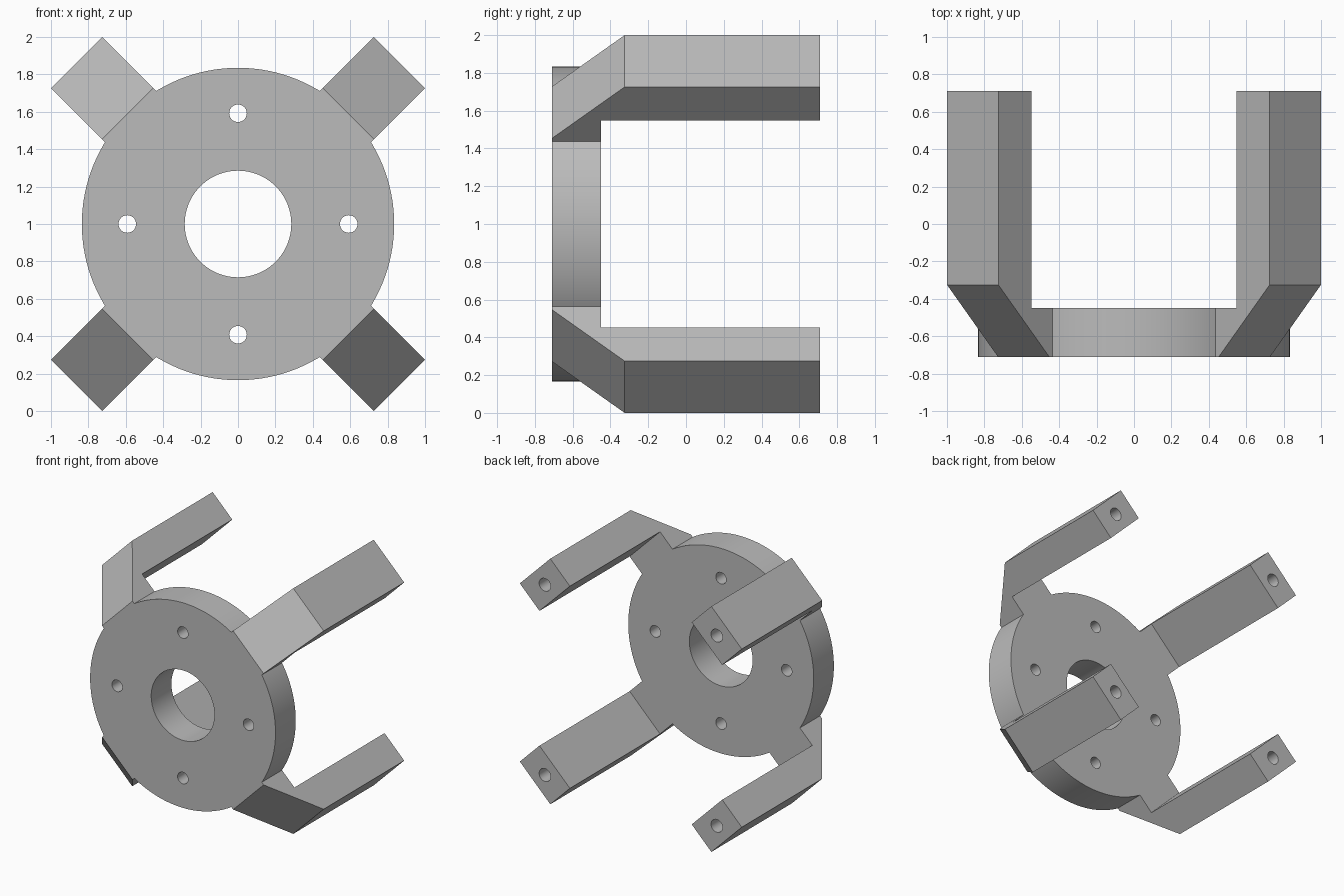
import bpy, bmesh, math
from mathutils import Matrix, Vector

default = bpy.data.objects.get("Cube")
if default:
    bpy.data.objects.remove(default, do_unlink=True)

CENTRE = Vector((0, 0, 1))
FRONT, HUB_BACK, BACK = -0.71, -0.45, 0.71
HUB_R, BAR_IN, BAR_OUT = 0.835, 0.97, 1.22
ARM_W = 0.388
HOLE_R = 0.047

grey = bpy.data.materials.new("plain grey")
grey.use_nodes = True
colour = (0.5, 0.5, 0.5, 1)
grey.diffuse_color = colour
grey.node_tree.nodes["Principled BSDF"].inputs["Base Color"].default_value = colour


def make_object(name, bm):
    bmesh.ops.recalc_face_normals(bm, faces=bm.faces)
    mesh = bpy.data.meshes.new(name)
    bm.to_mesh(mesh)
    bm.free()
    mesh.materials.append(grey)
    obj = bpy.data.objects.new(name, mesh)
    bpy.context.collection.objects.link(obj)
    return obj


def add_cylinder(bm, x, z, radius, y0, y1, segments):
    """Cylinder lying along y."""
    place = Matrix.Translation((x, (y0 + y1) / 2, z)) @ Matrix.Rotation(math.pi / 2, 4, "X")
    bmesh.ops.create_cone(bm, cap_ends=True, segments=segments, radius1=radius,
                          radius2=radius, depth=y1 - y0, matrix=place)


def cut(obj, cutter):
    """Subtract the cutter, keep the result, then drop the cutter."""
    cutter.hide_render = True
    mod = obj.modifiers.new("holes", "BOOLEAN")
    mod.operation = "DIFFERENCE"
    mod.solver = "EXACT"
    mod.object = cutter
    bpy.ops.object.select_all(action="DESELECT")
    bpy.context.view_layer.objects.active = obj
    obj.select_set(True)
    bpy.ops.object.modifier_apply(modifier=mod.name)
    bpy.data.objects.remove(cutter, do_unlink=True)
    bpy.ops.object.shade_smooth_by_angle(angle=math.radians(30))


# Hub disc with a central bore and four bolt holes
bm = bmesh.new()
add_cylinder(bm, 0, 0, HUB_R, FRONT, HUB_BACK, 128)
hub = make_object("hub_disc", bm)
bm = bmesh.new()
add_cylinder(bm, 0, 0, 0.285, FRONT - 0.1, HUB_BACK + 0.1, 96)
for x, z in ((1, 0), (0, 1), (-1, 0), (0, -1)):
    add_cylinder(bm, x * 0.592, z * 0.592, HOLE_R, FRONT - 0.1, HUB_BACK + 0.1, 32)
cut(hub, make_object("hub_hole_cutter", bm))
hub.location = CENTRE

# Four bent arms: chamfered foot on the hub rim, bar running to the back
profile = [(0.81, FRONT), (HUB_R, FRONT), (BAR_OUT, FRONT + BAR_OUT - HUB_R),
           (BAR_OUT, BACK), (BAR_IN, BACK), (BAR_IN, HUB_BACK), (0.81, HUB_BACK)]
arms = {"upper_left_arm": 45, "upper_right_arm": 135,
        "lower_right_arm": 225, "lower_left_arm": 315}
for name, angle in arms.items():
    bm = bmesh.new()
    face = bm.faces.new([bm.verts.new((r, y, -ARM_W / 2)) for r, y in profile])
    side = bmesh.ops.extrude_face_region(bm, geom=[face])["geom"]
    bmesh.ops.translate(bm, vec=(0, 0, ARM_W),
                        verts=[v for v in side if isinstance(v, bmesh.types.BMVert)])
    arm = make_object(name, bm)

    # Blind screw hole in the end face
    bm = bmesh.new()
    add_cylinder(bm, (BAR_IN + BAR_OUT) / 2, 0, 0.052, BACK - 0.3, BACK + 0.1, 32)
    cut(arm, make_object("screw_hole_cutter", bm))
    arm.location = CENTRE
    arm.rotation_euler.y = -math.radians(angle)
